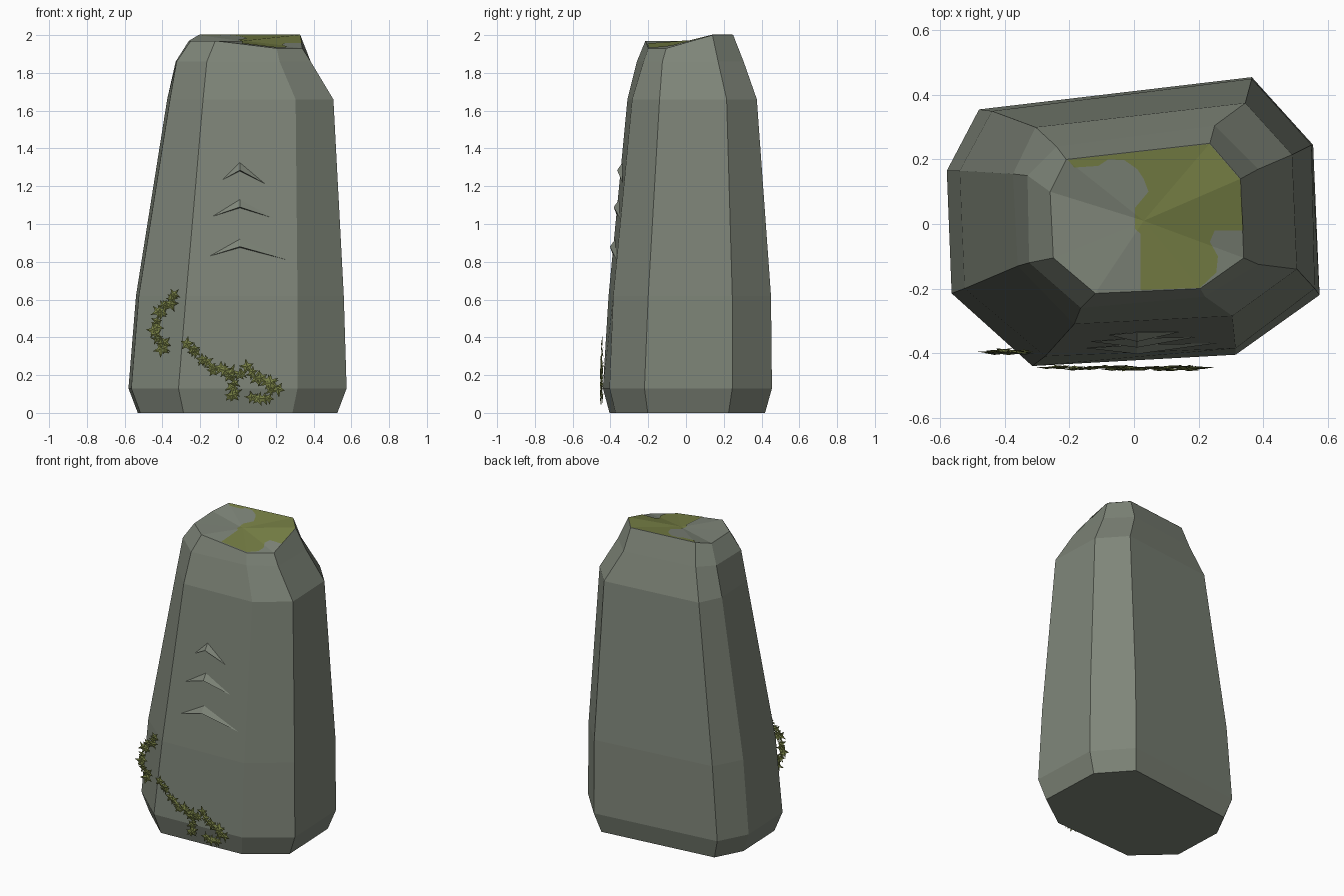
import bpy, bmesh, math, random
from mathutils import Vector, Matrix
from mathutils.bvhtree import BVHTree

random.seed(4)
cube = bpy.data.objects.get("Cube")
if cube:
    bpy.data.objects.remove(cube, do_unlink=True)


def material(name, rgb):
    m = bpy.data.materials.new(name)
    m.use_nodes = True
    m.diffuse_color = (*rgb, 1)
    bsdf = m.node_tree.nodes["Principled BSDF"]
    bsdf.inputs["Base Color"].default_value = (*rgb, 1)
    bsdf.inputs["Roughness"].default_value = 0.9
    return m


STONE = material("grey stone", (0.21, 0.235, 0.19))
MOSS = material("moss green", (0.185, 0.215, 0.06))


def add_object(name, bm, mat):
    mesh = bpy.data.meshes.new(name)
    bm.to_mesh(mesh)
    bm.free()
    mesh.materials.append(mat)
    obj = bpy.data.objects.new(name, mesh)
    bpy.context.collection.objects.link(obj)
    return obj


# Standing stone: octagonal rings, each listed from front-left round to left-front
base = [(-.315, -.44), (.315, -.405), (.575, -.22), (.555, .245),
        (.365, .455), (-.48, .355), (-.58, .165), (-.565, -.215)]
waist = [(-.275, -.41), (.315, -.385), (.56, -.2), (.55, .245),
         (.365, .45), (-.44, .35), (-.54, .165), (-.525, -.2)]
shoulder = [(-.185, -.31), (.305, -.285), (.505, -.14), (.49, .215),
            (.345, .375), (-.305, .3), (-.375, .155), (-.36, -.13)]
neck = [(-.165, -.26), (.22, -.225), (.385, -.125), (.385, .17),
        (.25, .305), (-.24, .24), (-.33, .15), (-.325, -.12)]
crown = [(-.12, -.215), (.205, -.2), (.34, -.105), (.33, .14),
         (.235, .25), (-.21, .2), (-.26, .1), (-.25, -.105)]
crown_z = [1.97, 1.93, 1.93, 2, 2, 2, 1.97, 1.97]
foot = [(x * .915, y * .92) for x, y in base]
levels = [(foot, 0), (base, .13), (waist, .62), (shoulder, 1.66), (neck, 1.86)]

bm = bmesh.new()
rings = [[bm.verts.new((x, y, z)) for x, y in pts] for pts, z in levels]
rings.append([bm.verts.new((x, y, z)) for (x, y), z in zip(crown, crown_z)])
for low, high in zip(rings, rings[1:]):
    for i in range(8):
        j = (i + 1) % 8
        bm.faces.new((low[i], low[j], high[j], high[i]))
bm.faces.new(rings[0][::-1])
peak = Vector((.03, .01, 1.967))
tip = bm.verts.new(peak)
for i in range(8):
    bm.faces.new((rings[-1][i], rings[-1][(i + 1) % 8], tip))
surface = BVHTree.FromBMesh(bm)
add_object("standing_stone", bm, STONE)

# Moss patch: outline cut along the crown facets and laid on the stone
outline = [(-.205, .199), (.234, .248), (.329, .139), (.338, -.02), (.25, -.02),
           (.235, -.055), (.26, -.1), (.255, -.15), (.204, -.198), (.02, -.205),
           (.02, -.03), (.003, -.015), (.003, .05), (.045, .1), (.03, .14),
           (.01, .17), (-.03, .198), (-.08, .2), (-.11, .18), (-.185, .175)]
bm = bmesh.new()
bm.faces.new([bm.verts.new((x, y, 0)) for x, y in reversed(outline)]).normal_flip()
bmesh.ops.triangulate(bm, faces=bm.faces[:])
for x, y in crown:
    normal = Vector((y - peak.y, peak.x - x, 0))
    bmesh.ops.bisect_plane(bm, geom=bm.verts[:] + bm.edges[:] + bm.faces[:],
                           plane_co=(peak.x, peak.y, 0), plane_no=normal)
for v in bm.verts:
    inward = v.co + (Vector((peak.x, peak.y, 0)) - v.co) * .02
    hit = surface.ray_cast(Vector((inward.x, inward.y, 3)), Vector((0, 0, -1)))[0]
    v.co.z = hit.z + .003
for f in bm.faces:
    f.normal_update()
    if f.normal.z < 0:
        f.normal_flip()
add_object("moss_patch", bm, MOSS)


def front_point(x, z, out=0):
    hit = surface.ray_cast(Vector((x, -2, z)), Vector((0, 1, 0)))[0]
    return hit + Vector((0, -out, 0))


# Raised chevron ridges on the front face
chevrons = [(-.08, 1.235, .14, 1.215, 1.325), (-.135, 1.04, .19, 1.03, 1.13),
            (-.15, .83, .26, .81, .92)]
bm = bmesh.new()
for lx, lz, rx, rz, top in chevrons:
    left, right, upper, back, nose = [bm.verts.new(p) for p in (
        front_point(lx, lz), front_point(rx, rz), front_point(.01, top, .005),
        front_point(.01, top - .045), front_point(.01, top - .04, .03))]
    for face in ((left, nose, upper), (nose, right, upper),
                 (left, back, nose), (back, right, nose)):
        bm.faces.new(face)
add_object("chevron_ridges", bm, STONE)


# Ivy: five-pointed folded leaves scattered along short trails
def add_leaf(bm, x, y, z, size):
    turn = Matrix.Rotation(random.uniform(0, math.tau), 4, 'Y')
    tilt = Matrix.Rotation(random.uniform(-.2, .2), 4, 'X')
    place = Matrix.Translation((x, y, z)) @ tilt @ turn
    centre = bm.verts.new(place @ Vector((0, -.006, 0)))
    rim = []
    for k in range(10):
        a = k * math.pi / 5
        r = size * (random.uniform(.85, 1.1) if k % 2 == 0 else .42)
        rim.append(bm.verts.new(place @ Vector((r * math.cos(a), 0, r * math.sin(a)))))
    for k in range(10):
        bm.faces.new((centre, rim[k], rim[(k + 1) % 10]))


def ivy(name, y, trails):
    bm = bmesh.new()
    for trail in trails:
        for (x0, z0), (x1, z1) in zip(trail, trail[1:]):
            count = max(1, round(math.hypot(x1 - x0, z1 - z0) / .022))
            for i in range(count):
                t = i / count
                add_leaf(bm, x0 + (x1 - x0) * t + random.uniform(-.018, .018),
                         y + random.uniform(-.005, .005),
                         z0 + (z1 - z0) * t + random.uniform(-.015, .015),
                         random.uniform(.032, .046))
    add_object(name, bm, MOSS)


ivy("upper_ivy", -.395, [[(-.33, .63), (-.37, .58), (-.42, .51), (-.43, .42),
                          (-.37, .31)]])
ivy("lower_ivy", -.445, [[(-.26, .37), (-.22, .31), (-.15, .24), (-.02, .2),
                          (.04, .23), (.12, .18), (.23, .13)],
                         [(-.02, .19), (-.03, .12), (-.07, .06)],
                         [(.18, .13), (.15, .09), (.07, .07)]])
